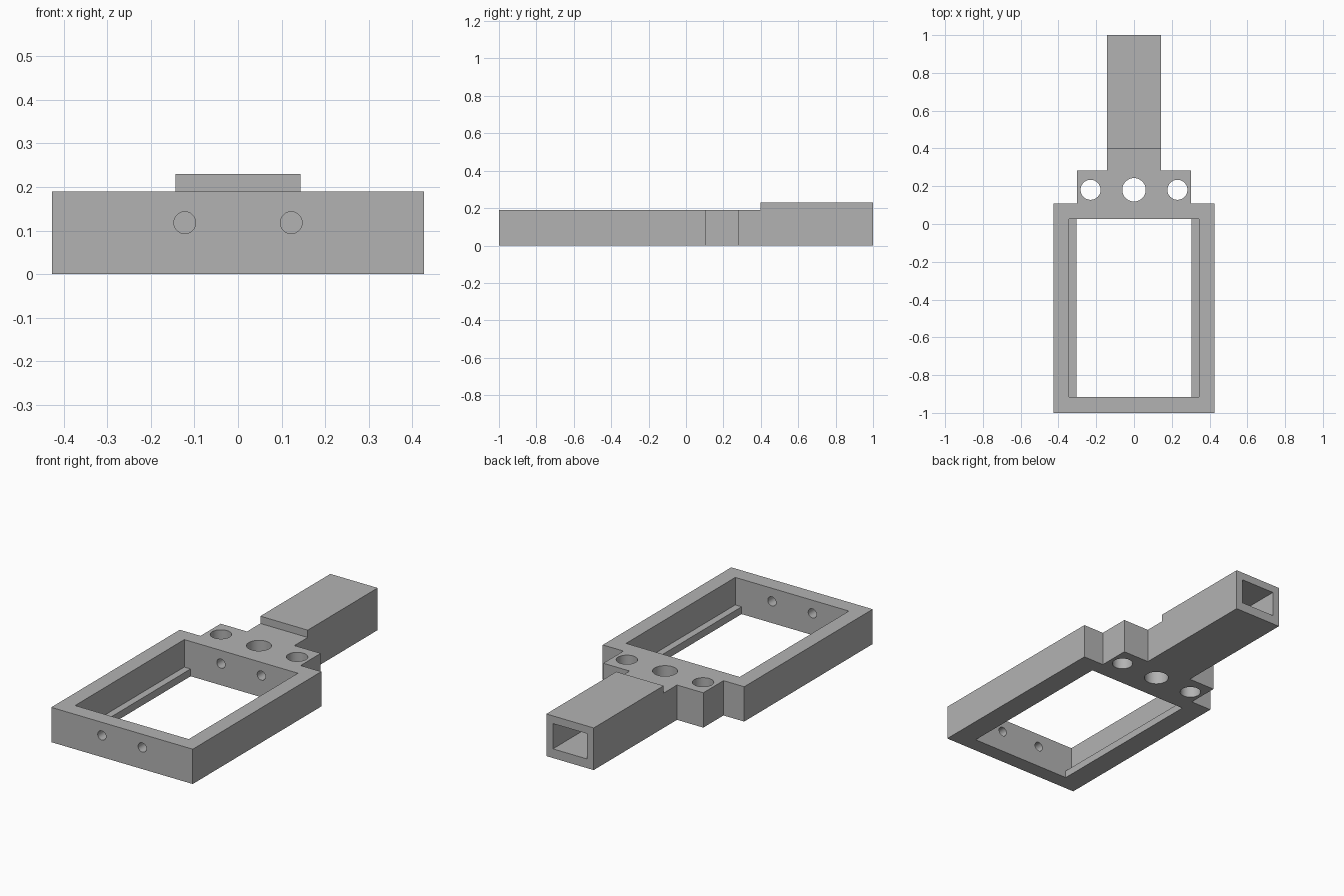
import bpy
import bmesh
import math

cube = bpy.data.objects.get("Cube")
if cube:
    bpy.data.objects.remove(cube, do_unlink=True)

grey = bpy.data.materials.new("plain grey")
grey.use_nodes = True
colour = (0.45, 0.45, 0.45, 1)
grey.diffuse_color = colour
grey.node_tree.nodes["Principled BSDF"].inputs["Base Color"].default_value = colour


def link(name, bm):
    bmesh.ops.recalc_face_normals(bm, faces=bm.faces)
    mesh = bpy.data.meshes.new(name)
    bm.to_mesh(mesh)
    bm.free()
    mesh.materials.append(grey)
    obj = bpy.data.objects.new(name, mesh)
    bpy.context.collection.objects.link(obj)
    return obj


def extrude(name, outline, z0, z1):
    """Prism over an outline of (x, y) points."""
    bm = bmesh.new()
    face = bm.faces.new([bm.verts.new((x, y, z0)) for x, y in outline])
    top = bmesh.ops.extrude_face_region(bm, geom=[face])["geom"]
    verts = [v for v in top if isinstance(v, bmesh.types.BMVert)]
    bmesh.ops.translate(bm, verts=verts, vec=(0, 0, z1 - z0))
    return link(name, bm)


def block(name, half, y0, y1, z0, z1):
    return extrude(name, [(-half, y0), (half, y0), (half, y1), (-half, y1)], z0, z1)


def cylinder(name, radius, depth, location, along_y=False):
    bm = bmesh.new()
    bmesh.ops.create_cone(bm, cap_ends=True, segments=48, radius1=radius,
                          radius2=radius, depth=depth)
    obj = link(name, bm)
    obj.location = location
    if along_y:
        obj.rotation_euler.x = math.pi / 2
    return obj


def combine(target, other, operation):
    mod = target.modifiers.new(other.name, 'BOOLEAN')
    mod.operation = operation
    mod.solver = 'EXACT'
    mod.object = other
    bpy.context.view_layer.objects.active = target
    bpy.ops.object.modifier_apply(modifier=mod.name)
    bpy.data.objects.remove(other, do_unlink=True)


# Stepped plate: wide frame, shoulder block and narrow neck
right = [(0.427, -1), (0.427, 0.108), (0.302, 0.108), (0.302, 0.282),
         (0.143, 0.282), (0.143, 0.397)]
outline = right + [(-x, y) for x, y in reversed(right)]
frame = extrude("frame", outline, 0, 0.19)

# Taller hollow handle joined to the neck
combine(frame, block("handle", 0.143, 0.397, 1, 0, 0.23), 'UNION')
combine(frame, block("handle_socket", 0.103, 0.45, 1.1, 0.05, 0.188), 'DIFFERENCE')

# Tray opening with a low ledge along both sides
combine(frame, block("tray_recess", 0.343, -0.915, 0.027, 0.04, 0.3), 'DIFFERENCE')
combine(frame, block("tray_opening", 0.305, -0.915, 0.027, -0.1, 0.1), 'DIFFERENCE')

# Vertical holes through the shoulder
for x, radius in ((-0.23, 0.053), (0, 0.062), (0.23, 0.053)):
    combine(frame, cylinder("shoulder_hole", radius, 1, (x, 0.181, 0)), 'DIFFERENCE')

# Screw holes through the front wall and into the back wall
for x in (-0.122, 0.122):
    for y in (-0.95, 0.06):
        hole = cylinder("screw_hole", 0.025, 0.2, (x, y, 0.118), True)
        combine(frame, hole, 'DIFFERENCE')

# Crisp edges, smooth bores
bpy.ops.object.select_all(action='DESELECT')
frame.select_set(True)
bpy.context.view_layer.objects.active = frame
bpy.ops.object.shade_smooth_by_angle(angle=math.radians(30))
